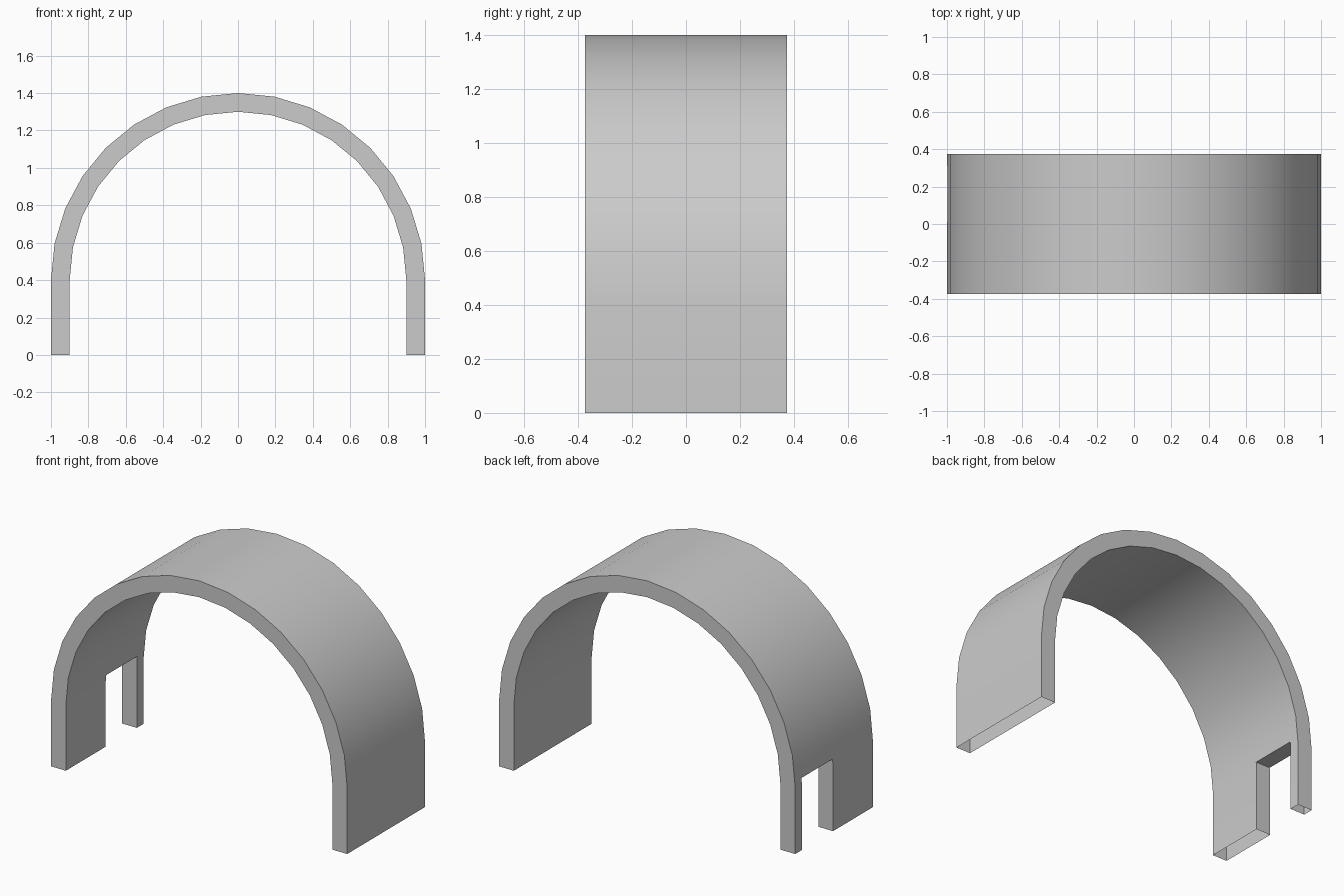
import bpy, bmesh, math

if "Cube" in bpy.data.objects:
    bpy.data.objects.remove(bpy.data.objects["Cube"])

HALF_W = 0.375    # half depth of the arch
SPRING = 0.4      # height where the curve starts
SEGS = 16

grey = bpy.data.materials.new("light grey")
grey.diffuse_color = (0.6, 0.6, 0.6, 1)
grey.use_nodes = True
grey.node_tree.nodes["Principled BSDF"].inputs["Base Color"].default_value = grey.diffuse_color


def arc(radius):
    """Half-round arch line with straight legs, from right foot to left foot."""
    pts = [(radius, 0.0)]
    for i in range(SEGS + 1):
        a = math.pi * i / SEGS
        pts.append((radius * math.cos(a), SPRING + radius * math.sin(a)))
    return pts + [(-radius, 0.0)]


def link(name, bm):
    bmesh.ops.recalc_face_normals(bm, faces=bm.faces)
    mesh = bpy.data.meshes.new(name)
    bm.to_mesh(mesh)
    bm.free()
    mesh.materials.append(grey)
    obj = bpy.data.objects.new(name, mesh)
    bpy.context.collection.objects.link(obj)
    return obj


# Arch shell: closed profile extruded along y
bm = bmesh.new()
profile = arc(1.0) + arc(0.9)[::-1]
face = bm.faces.new([bm.verts.new((x, -HALF_W, z)) for x, z in profile])
ext = bmesh.ops.extrude_face_region(bm, geom=[face])
bmesh.ops.translate(bm, vec=(0, 2 * HALF_W, 0),
                    verts=[v for v in ext["geom"] if isinstance(v, bmesh.types.BMVert)])
arch = link("arch", bm)

# Doorway cutter through the left wall
y0, y1, top = 0.01, 0.31, 0.438
bm = bmesh.new()
bmesh.ops.create_cube(bm, size=1)
for v in bm.verts:
    v.co = (-0.95 + v.co.x * 0.6,
            y1 if v.co.y > 0 else y0,
            top if v.co.z > 0 else -0.2)
cutter = link("doorway_cutter", bm)
cutter.hide_render = True

mod = arch.modifiers.new("doorway", "BOOLEAN")
mod.operation = "DIFFERENCE"
mod.solver = "EXACT"
mod.object = cutter
bpy.context.view_layer.objects.active = arch
arch.select_set(True)
bpy.ops.object.modifier_apply(modifier=mod.name)
bpy.data.objects.remove(cutter)

# The feet are open underneath
bm = bmesh.new()
bm.from_mesh(arch.data)
feet = [f for f in bm.faces if all(v.co.z < 0.001 for v in f.verts)]
bmesh.ops.delete(bm, geom=feet, context="FACES")
bm.to_mesh(arch.data)
bm.free()

# Smooth curve, crisp rims
bpy.ops.object.shade_smooth_by_angle(angle=math.radians(30))
